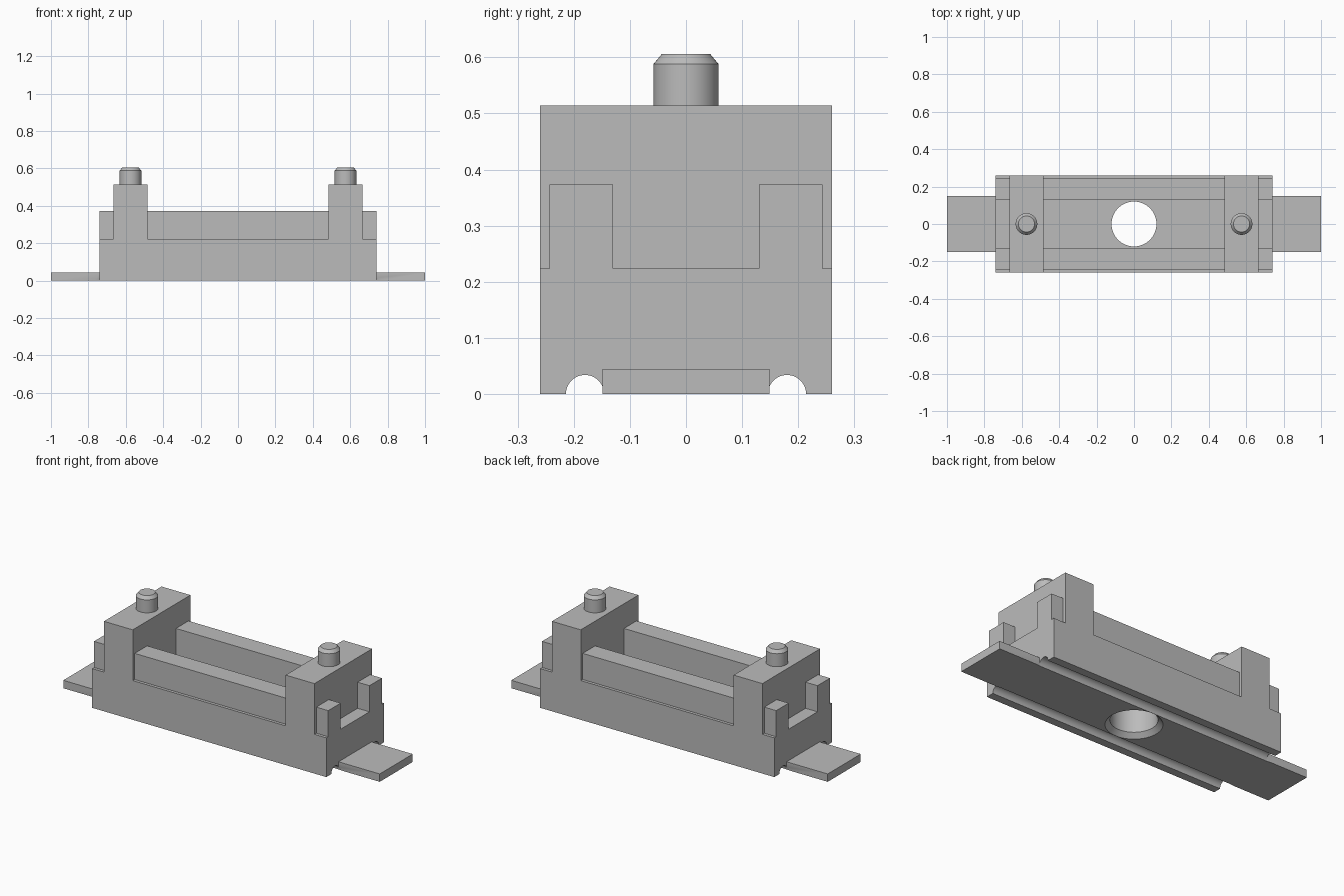
import bpy
import bmesh
import math
from mathutils import Matrix

cube = bpy.data.objects.get("Cube")
if cube:
    bpy.data.objects.remove(cube, do_unlink=True)

grey = bpy.data.materials.new("plain grey")
grey.use_nodes = True
colour = (0.5, 0.5, 0.5, 1)
grey.diffuse_color = colour
grey.node_tree.nodes["Principled BSDF"].inputs["Base Color"].default_value = colour


def finish(name, bm):
    bmesh.ops.recalc_face_normals(bm, faces=bm.faces)
    mesh = bpy.data.meshes.new(name)
    bm.to_mesh(mesh)
    bm.free()
    mesh.materials.append(grey)
    obj = bpy.data.objects.new(name, mesh)
    bpy.context.collection.objects.link(obj)
    return obj


def box(name, x, y, z):
    bm = bmesh.new()
    bmesh.ops.create_cube(bm, size=1)
    for v in bm.verts:
        v.co = [lo + (c + 0.5) * (hi - lo) for c, (lo, hi) in zip(v.co, (x, y, z))]
    return finish(name, bm)


def turned(name, profile, matrix, sides=48):
    """Closed solid from stacked rings of (radius, height)."""
    bm = bmesh.new()
    rings = [[bm.verts.new((r * math.cos(math.tau * i / sides),
                            r * math.sin(math.tau * i / sides), h))
              for i in range(sides)] for r, h in profile]
    for a, b in zip(rings, rings[1:]):
        for i in range(sides):
            j = (i + 1) % sides
            bm.faces.new((a[i], a[j], b[j], b[i]))
    bm.faces.new(rings[0])
    bm.faces.new(rings[-1])
    bm.transform(matrix)
    return finish(name, bm)


def boolean(obj, tool, operation):
    mod = obj.modifiers.new("cut", 'BOOLEAN')
    mod.operation = operation
    mod.solver = 'EXACT'
    mod.object = tool
    bpy.context.view_layer.objects.active = obj
    bpy.ops.object.modifier_apply(modifier=mod.name)


def smooth(obj):
    bpy.ops.object.select_all(action='DESELECT')
    obj.select_set(True)
    bpy.context.view_layer.objects.active = obj
    bpy.ops.object.shade_smooth_by_angle(angle=math.radians(30))


# Main body: base with two upright rails, as one extruded section
END, FLOOR, RAIL = 0.74, 0.224, 0.373
half = [(0.26, 0), (0.26, FLOOR), (0.243, FLOOR), (0.243, RAIL), (0.13, RAIL), (0.13, FLOOR)]
section = half + [(-y, z) for y, z in reversed(half)]
bm = bmesh.new()
face = bm.faces.new([bm.verts.new((-END, y, z)) for y, z in section])
grown = bmesh.ops.extrude_face_region(bm, geom=[face])["geom"]
bmesh.ops.translate(bm, vec=(2 * END, 0, 0),
                    verts=[v for v in grown if isinstance(v, bmesh.types.BMVert)])
body = finish("body", bm)

# Cutters: two long grooves underneath and a countersunk centre hole
along_x = Matrix.Rotation(math.pi / 2, 4, 'Y')
groove_profile = [(0.028, -0.8), (0.034, -END), (0.034, END), (0.028, 0.8)]
grooves = [turned("groove_cutter", groove_profile,
                  Matrix.Translation((0, s * 0.18, 0)) @ along_x) for s in (-1, 1)]
hole = turned("hole_cutter", [(0.165, -0.02), (0.12, 0.025), (0.12, 0.5)],
              Matrix.Identity(4), 64)

# End posts, locating pins and flat end tabs
solids = [body]
for side, s in (("right", -1), ("left", 1)):
    post = box("post", sorted((s * 0.483, s * 0.665)), (-0.26, 0.26), (FLOOR, 0.514))
    boolean(body, post, 'UNION')
    bpy.data.objects.remove(post, do_unlink=True)
    pin = turned(side + "_pin", [(0.058, 0.51), (0.058, 0.588), (0.043, 0.606)],
                 Matrix.Translation((s * 0.575, 0, 0)))
    smooth(pin)
    solids.append(box(side + "_tab", sorted((s * END, s)), (-0.149, 0.149), (0, 0.045)))

for obj in solids:
    for cutter in grooves + [hole] * (obj is body):
        boolean(obj, cutter, 'DIFFERENCE')
    smooth(obj)

for cutter in grooves + [hole]:
    bpy.data.objects.remove(cutter, do_unlink=True)
